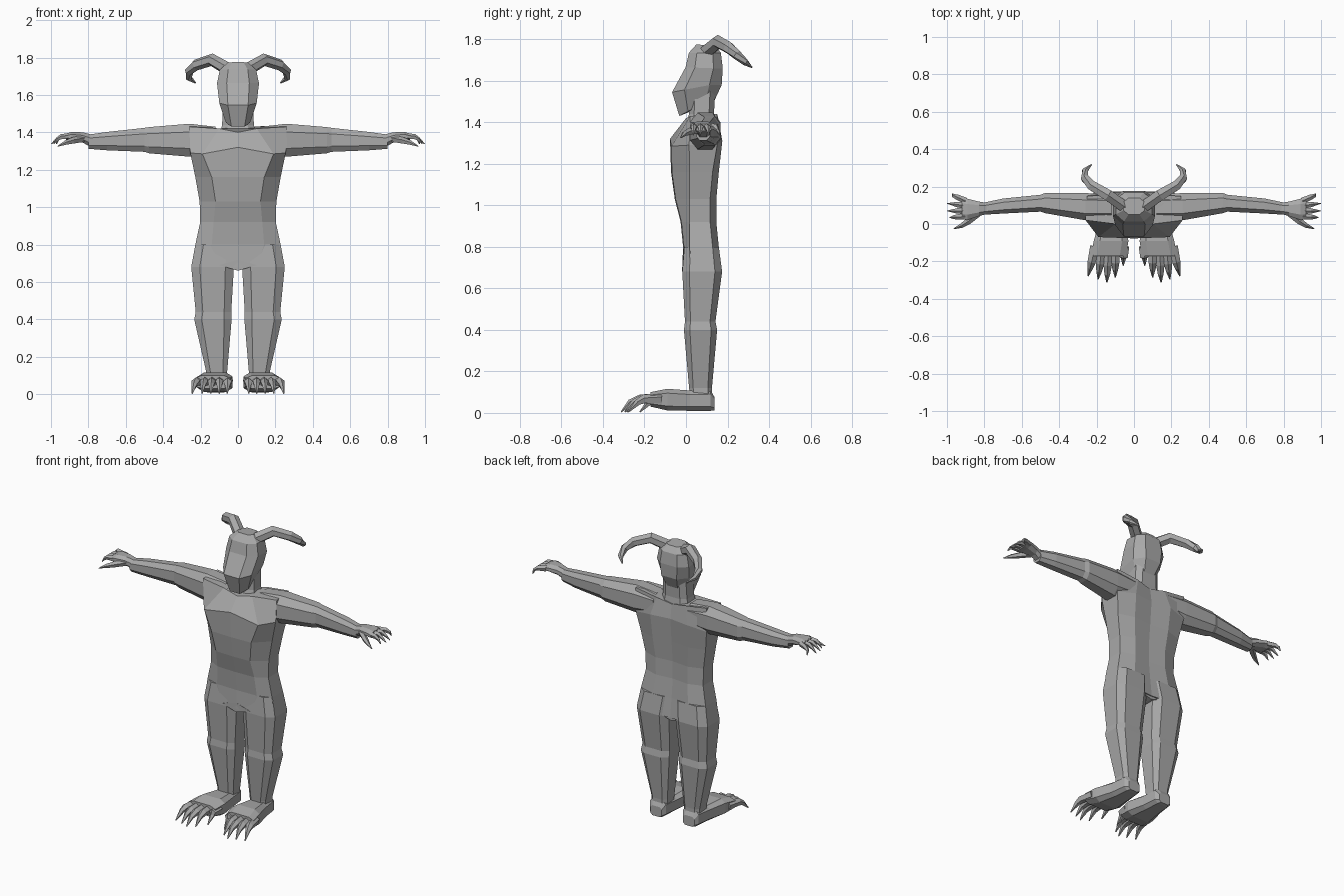
import bpy, bmesh, math
from mathutils import Vector

mat = bpy.data.materials.new("plain grey")
mat.diffuse_color = (0.4, 0.4, 0.4, 1)


def loft(name, parts, mirror=False):
    """Skin each part (a list of equal-sized rings) and close its ends."""
    bm = bmesh.new()
    for rings in parts:
        vs = [[bm.verts.new(p) for p in r] for r in rings]
        n = len(vs[0])
        for a, b in zip(vs, vs[1:]):
            for i in range(n):
                j = (i + 1) % n
                bm.faces.new((a[i], a[j], b[j], b[i]))
        bm.faces.new(vs[0][::-1])
        bm.faces.new(vs[-1])
    bmesh.ops.recalc_face_normals(bm, faces=bm.faces)
    me = bpy.data.meshes.new(name)
    bm.to_mesh(me)
    bm.free()
    me.materials.append(mat)
    ob = bpy.data.objects.new(name, me)
    bpy.context.collection.objects.link(ob)
    if mirror:
        ob.modifiers.new("mirror", "MIRROR").use_mirror_merge = False
    return ob


def octagon(axis, t, a0, a1, b0, b1, ka=0.2, kb=0.2):
    """Box outline with cut corners, at position t along the axis."""
    da, db = (a1 - a0) * ka, (b1 - b0) * kb
    pts = [(a0 + da, b0), (a1 - da, b0), (a1, b0 + db), (a1, b1 - db),
           (a1 - da, b1), (a0 + da, b1), (a0, b1 - db), (a0, b0 + db)]
    out = []
    for a, b in pts:
        p = [a, b]
        p.insert(axis, t)
        out.append(tuple(p))
    return out


def tube(path, sides=5):
    """Rings along a path of (x, y, z, radius)."""
    pts = [Vector(p[:3]) for p in path]
    rings = []
    for i, p in enumerate(pts):
        d = (pts[min(i + 1, len(pts) - 1)] - pts[max(i - 1, 0)]).normalized()
        u = d.cross(Vector((0, 0, 1))).normalized()
        v = u.cross(d)
        rings.append([p + path[i][3] * (u * math.cos(t) + v * math.sin(t))
                      for t in (math.tau * k / sides + math.pi / 2 for k in range(sides))])
    return rings


def symmetric(half):
    """Half outline from front centre to back centre, completed to a full ring."""
    return half + [(-x, y, z) for x, y, z in half[-2:0:-1]]


# torso: height, front width, side width, front y, back y
torso = []
for z, xf, w, yf, yb in [(0.68, 0.10, 0.245, -0.015, 0.172), (0.80, 0.14, 0.228, -0.01, 0.158),
                         (0.92, 0.13, 0.202, -0.022, 0.146), (1.03, 0.12, 0.205, -0.05, 0.146),
                         (1.16, 0.14, 0.228, -0.068, 0.158)]:
    torso.append(symmetric([(0, yf - 0.004, z), (xf, yf, z), (w, 0.018, z), (w, yb - 0.03, z),
                            (w * 0.55, yb, z), (0, yb - 0.012, z)]))
torso.append(symmetric([(0, -0.077, 1.32), (0.19, -0.07, 1.285), (0.255, 0.015, 1.29),
                        (0.25, 0.15, 1.29), (0.13, 0.175, 1.31), (0, 0.158, 1.31)]))
torso.append(symmetric([(0, -0.01, 1.40), (0.10, 0.0, 1.42), (0.26, 0.02, 1.43),
                        (0.25, 0.15, 1.44), (0.10, 0.155, 1.42), (0, 0.145, 1.40)]))
loft("torso", [torso])

# crotch wedge between the legs
loft("crotch", [[[(0, y, 0.66), (0.1, y, 0.69), (0, y, 0.72), (-0.1, y, 0.69)]
                 for y in (-0.018, 0.155)]])

# neck
loft("neck", [[octagon(2, 1.37, -0.10, 0.10, -0.01, 0.145),
               octagon(2, 1.44, -0.085, 0.085, 0.015, 0.135),
               octagon(2, 1.56, -0.08, 0.08, 0.02, 0.14)]])

# head with jutting chin: width, front y, back y, front z, back z
head = []
for w, yf, yb, zf, zb in [(0.065, -0.032, 0.135, 1.43, 1.50), (0.10, -0.067, 0.172, 1.545, 1.58),
                          (0.112, -0.002, 0.177, 1.665, 1.66), (0.097, 0.014, 0.168, 1.735, 1.735),
                          (0.055, 0.05, 0.14, 1.775, 1.77)]:
    ring = octagon(2, 0, -w, w, yf, yb, 0.23, 0.25)
    head.append([(x, y, zf + (zb - zf) * min(1, (y - yf) / (yb - yf) * 1.3)) for x, y, _ in ring])
loft("head", [head])

# curled horns
loft("horn", [tube([(0.04, 0.085, 1.73, 0.036), (0.14, 0.155, 1.788, 0.034), (0.225, 0.205, 1.76, 0.03),
                    (0.262, 0.245, 1.725, 0.024), (0.262, 0.285, 1.69, 0.017),
                    (0.228, 0.317, 1.665, 0.004)], 6)], True)

# arms: x, y range, z range
loft("arm", [[octagon(0, *r, 0.25, 0.25) for r in [
    (0.12, 0.02, 0.16, 1.29, 1.43), (0.26, 0.02, 0.165, 1.27, 1.446), (0.475, 0.058, 0.166, 1.288, 1.428),
    (0.50, 0.066, 0.156, 1.296, 1.424), (0.70, 0.056, 0.136, 1.304, 1.402),
    (0.80, 0.05, 0.115, 1.312, 1.388)]]], True)

# hands: palm, thumb and four clawed fingers
palm = [octagon(0, *r, 0.25, 0.3) for r in [
    (0.78, 0.055, 0.112, 1.318, 1.388), (0.83, 0.042, 0.12, 1.345, 1.40),
    (0.89, 0.022, 0.135, 1.358, 1.403), (0.92, 0.025, 0.14, 1.358, 1.392)]]
fingers = [tube([(0.83, 0.06, 1.365, 0.02), (0.885, 0.015, 1.355, 0.018),
                 (0.92, -0.008, 1.345, 0.013), (0.965, -0.026, 1.325, 0.002)])]
for y0, x1, y1 in [(0.04, 0.985, 0.035), (0.07, 0.998, 0.07), (0.098, 0.998, 0.11), (0.124, 0.97, 0.163)]:
    ym = (y0 + y1) / 2
    fingers.append(tube([(0.90, y0, 1.378, 0.018), (0.945, ym, 1.376, 0.015),
                         (0.965, ym + (y1 - y0) * 0.2, 1.364, 0.010), (x1, y1, 1.338, 0.002)]))
loft("hand", [palm] + fingers, True)

# legs: z, x range, y range
loft("leg", [[octagon(2, *r, 0.2, 0.18) for r in [
    (0.80, 0.01, 0.228, -0.008, 0.158), (0.68, 0.022, 0.25, -0.018, 0.174), (0.44, 0.036, 0.226, -0.005, 0.142),
    (0.40, 0.034, 0.234, -0.01, 0.15), (0.12, 0.058, 0.17, 0.015, 0.125),
    (0.06, 0.06, 0.17, 0.02, 0.125)]]], True)

# feet: sole and five clawed toes
sole = [octagon(1, *r, 0.18, 0.2) for r in [
    (0.138, 0.075, 0.155, 0.012, 0.075), (0.118, 0.06, 0.172, 0.01, 0.11), (0.02, 0.05, 0.185, 0.01, 0.108),
    (-0.09, 0.03, 0.215, 0.012, 0.116), (-0.17, 0.042, 0.23, 0.03, 0.10)]]
toes = []
for x0, x1, y1 in [(0.052, 0.058, -0.222), (0.10, 0.10, -0.285), (0.137, 0.145, -0.312),
                   (0.172, 0.192, -0.295), (0.208, 0.245, -0.278)]:
    ym = -0.13 + (y1 + 0.13) * 0.5
    toes.append(tube([(x0, -0.12, 0.068, 0.028), (x0 * 0.5 + x1 * 0.5, ym, 0.065, 0.023),
                      (x0 * 0.3 + x1 * 0.7, y1 + 0.045, 0.05, 0.016), (x1, y1, 0.004, 0.003)]))
loft("foot", [sole] + toes, True)
